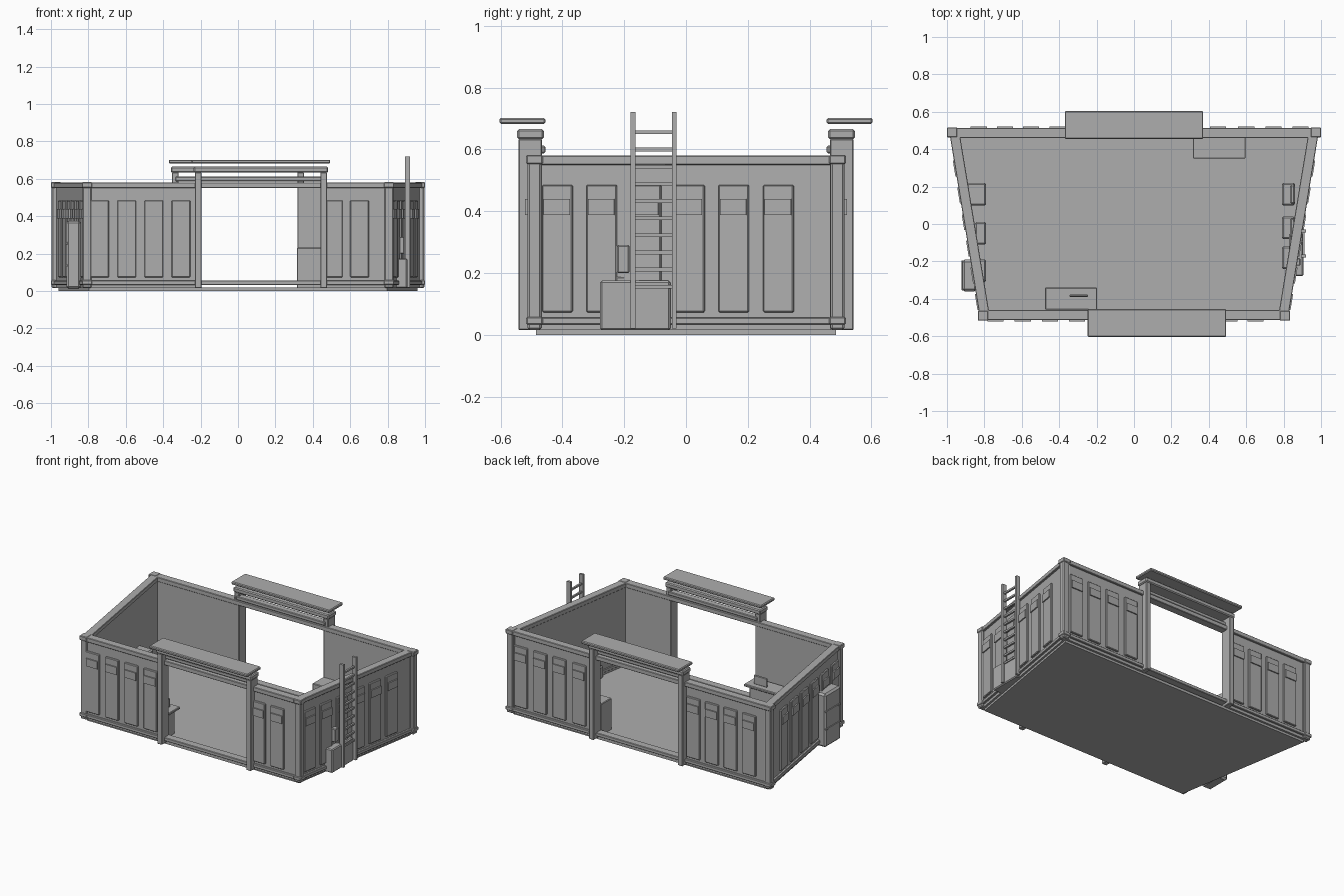
import bpy, bmesh, math
from mathutils import Vector, Matrix

if "Cube" in bpy.data.objects:
    bpy.data.objects.remove(bpy.data.objects["Cube"])

grey = bpy.data.materials.new("plain grey")
grey.use_nodes = True
grey.diffuse_color = (0.42, 0.42, 0.42, 1)
grey.node_tree.nodes["Principled BSDF"].inputs["Base Color"].default_value = (0.42, 0.42, 0.42, 1)


def finish(name, bm, bevel=0):
    mesh = bpy.data.meshes.new(name)
    bmesh.ops.recalc_face_normals(bm, faces=bm.faces)
    bm.to_mesh(mesh)
    bm.free()
    mesh.materials.append(grey)
    ob = bpy.data.objects.new(name, mesh)
    bpy.context.collection.objects.link(ob)
    if bevel:
        mod = ob.modifiers.new("Bevel", "BEVEL")
        mod.width = bevel
        mod.segments = 1
    return ob


def add_box(bm, x, y, z, frame=Matrix()):
    """Add a box given (min, max) ranges, in an optional local frame."""
    size = Matrix.Diagonal((x[1] - x[0], y[1] - y[0], z[1] - z[0], 1))
    mid = Matrix.Translation((sum(x) / 2, sum(y) / 2, sum(z) / 2))
    bmesh.ops.create_cube(bm, size=1, matrix=frame @ mid @ size)


def box(name, x, y, z, bevel=0.004, frame=Matrix()):
    bm = bmesh.new()
    add_box(bm, x, y, z, frame)
    return finish(name, bm, bevel)


# Floor slab: a trapezoid wider at the back
corners = [Vector((-0.81, -0.5, 0)), Vector((0.81, -0.5, 0)),
           Vector((0.975, 0.5, 0)), Vector((-0.975, 0.5, 0))]
bm = bmesh.new()
face = bm.faces.new([bm.verts.new((c.x * 0.985, c.y * 0.97, 0)) for c in corners])
top = bmesh.ops.extrude_face_region(bm, geom=[face])["geom"]
bmesh.ops.translate(bm, vec=(0, 0, 0.018), verts=[v for v in top if isinstance(v, bmesh.types.BMVert)])
finish("floor", bm)


# Walls: local x runs along the wall, local y points inward
def wall(name, start, end, panels, opening=None):
    along = (end - start).normalized()
    length = (end - start).length
    frame = Matrix.Translation(start) @ Matrix.Rotation(math.atan2(along.y, along.x), 4, "Z")
    bm = bmesh.new()
    spans = [(0, opening[0]), (opening[1], length)] if opening else [(0, length)]
    for span in spans:
        add_box(bm, span, (0, 0.035), (0.015, 0.575), frame)
    finish(name + "_wall", bm)
    # Rails run the full length, across the gateway too
    for part, z in (("top", (0.55, 0.58)), ("bottom", (0.033, 0.056))):
        box(f"{name}_{part}_rail", (0, length), (-0.014, 0.04), z, 0.003, frame)
    # Raised panels, each with a small plate near the top
    bm, plates = bmesh.new(), bmesh.new()
    for c in panels:
        add_box(bm, (c - 0.05, c + 0.05), (-0.012, 0.005), (0.073, 0.485), frame)
        add_box(plates, (c - 0.043, c + 0.043), (-0.02, 0), (0.388, 0.44), frame)
    finish(name + "_panels", bm, 0.004)
    finish(name + "_panel_plates", plates)


sides = (-0.415, -0.272, -0.129, 0.012, 0.155, 0.3)
slant = (corners[2] - corners[1]).length
wall("front", corners[0], corners[1],
     [x + 0.81 for x in (-0.74, -0.595, -0.45, -0.305, 0.51, 0.65)], (0.6, 1.27))
wall("left", corners[1], corners[2], [(y + 0.5) * slant for y in sides])
wall("back", corners[2], corners[3],
     [0.975 - x for x in (0.89, 0.745, 0.6, 0.45, -0.41, -0.55, -0.69, -0.83)], (0.645, 1.305))
wall("right", corners[3], corners[0], [(0.5 - y) * slant for y in sides])

# Corner posts
for i, c in enumerate(corners):
    x, y = c.x - math.copysign(0.003, c.x), c.y * 0.98
    box(f"corner_post_{i + 1}", (x - 0.024, x + 0.024), (y - 0.022, y + 0.022), (0.016, 0.58), 0.006)
    for z in ((0.033, 0.058), (0.552, 0.582)):
        box(f"corner_block_{i + 1}", (x - 0.028, x + 0.028), (y - 0.027, y + 0.027), z, 0.004)


# Gateways: posts, stacked beams and a flat canopy
def gate(name, side, x0, x1):
    def y(a, b):
        return tuple(sorted((side * a, side * b)))
    for part, x in (("left", x1), ("right", x0)):
        box(f"{name}_{part}_post", (x - 0.018, x + 0.018), y(0.465, 0.542), (0.015, 0.635))
    box(name + "_lower_beam", (x0, x1), y(0.455, 0.5), (0.587, 0.612))
    box(name + "_upper_beam", (x0 - 0.024, x1 + 0.024), y(0.46, 0.546), (0.633, 0.665), 0.006)
    box(name + "_canopy", (x0 - 0.035, x1 + 0.035), y(0.455, 0.603), (0.682, 0.702), 0.005)


gate("front_gate", -1, -0.213, 0.458)
gate("back_gate", 1, -0.335, 0.335)

# Ladder on the left wall
bm = bmesh.new()
for y in (-0.172, -0.038):
    add_box(bm, (0.892, 0.92), (y - 0.008, y + 0.008), (0.02, 0.72))
for i in range(10):
    z = 0.655 - i * 0.0555
    add_box(bm, (0.9, 0.912), (-0.172, -0.038), (z - 0.006, z + 0.006))
finish("ladder", bm)

# Outside units
box("ladder_block", (0.83, 0.905), (-0.278, -0.05), (0.015, 0.175), 0.006)
box("wall_unit", (0.85, 0.89), (-0.223, -0.183), (0.2, 0.29))
box("right_cabinet", (-0.918, -0.84), (-0.36, -0.19), (0.012, 0.375), 0.012)
for z in (0.13, 0.25):
    box("cabinet_band", (-0.922, -0.85), (-0.355, -0.195), (z, z + 0.012), 0.002)

# Inside counters
box("front_counter", (-0.45, -0.225), (-0.455, -0.36), (0.015, 0.185))
box("front_counter_top", (-0.475, -0.197), (-0.458, -0.34), (0.183, 0.2))
box("counter_screen", (-0.345, -0.245), (-0.39, -0.378), (0.198, 0.26))
box("back_counter", (0.315, 0.597), (0.35, 0.468), (0.015, 0.232))

# Inside seats and cupboards along both end walls
for i, y in enumerate((0.16, -0.05, -0.25)):
    box(f"right_cupboard_{i + 1}", (-0.9 if y > 0 else -0.85, -0.79), (y - 0.06, y + 0.06), (0.015, 0.22), 0.008)
for i, y in enumerate((0.16, -0.02, -0.18)):
    box(f"left_seat_{i + 1}", (0.79, 0.86), (y - 0.06, y + 0.06), (0.015, 0.1), 0.008)
    box(f"left_seat_back_{i + 1}", (0.835, 0.86), (y - 0.05, y + 0.05), (0.09, 0.19), 0.006)
